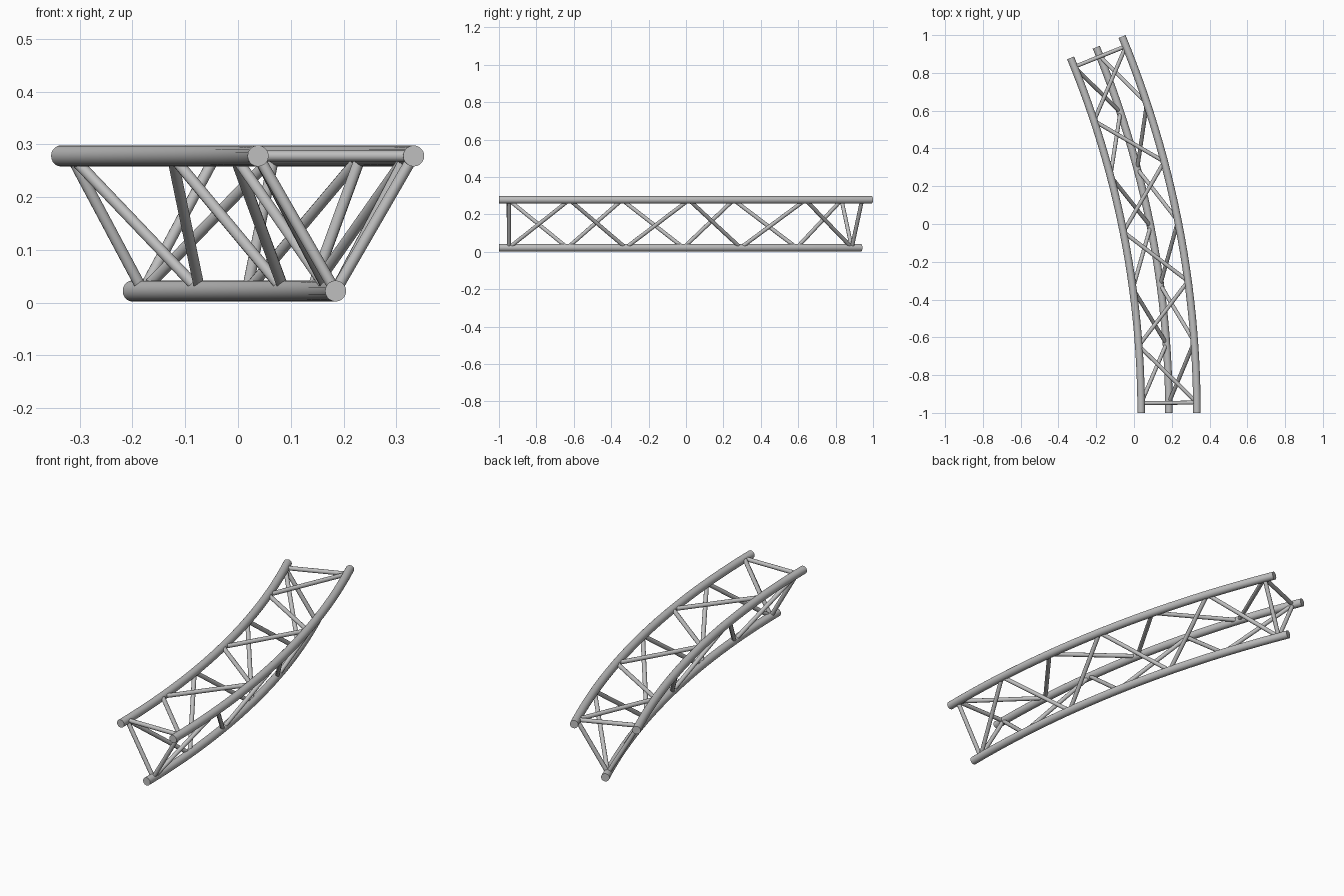
import bpy, bmesh, math
from mathutils import Vector, Matrix

cube = bpy.data.objects.get("Cube")
if cube:
    bpy.data.objects.remove(cube, do_unlink=True)

# Layout: three chords swept about one vertical axis
AXIS = Vector((-4.873, -1.0, 0.0))
SWEEP = math.radians(22.5)
MARGIN = 0.0105
BAYS = 6
TUBE, ROD = 0.02, 0.0105
CHORDS = {"inner": (4.911, 0.278), "outer": (5.206, 0.278), "bottom": (5.058, 0.022)}

metal = bpy.data.materials.new("light grey metal")
metal.use_nodes = True
GREY = (0.52, 0.52, 0.52, 1)
metal.diffuse_color = GREY
metal.node_tree.nodes["Principled BSDF"].inputs["Base Color"].default_value = GREY


def finish(bm, name):
    bmesh.ops.recalc_face_normals(bm, faces=bm.faces)
    mesh = bpy.data.meshes.new(name)
    bm.to_mesh(mesh)
    bm.free()
    mesh.materials.append(metal)
    obj = bpy.data.objects.new(name, mesh)
    bpy.context.collection.objects.link(obj)
    bpy.ops.object.select_all(action="DESELECT")
    obj.select_set(True)
    bpy.context.view_layer.objects.active = obj
    bpy.ops.object.shade_smooth_by_angle(angle=math.radians(40))


def node(chord, k):
    """Joint number k on a chord's centreline."""
    radius, z = CHORDS[chord]
    a = MARGIN + (SWEEP - 2 * MARGIN) * k / BAYS
    return AXIS + Vector((radius * math.cos(a), radius * math.sin(a), z))


def chord_tube(chord):
    radius, z = CHORDS[chord]
    bm = bmesh.new()
    place = Matrix.Translation(AXIS + Vector((radius, 0, z))) @ Matrix.Rotation(math.pi / 2, 4, "X")
    bmesh.ops.create_circle(bm, segments=20, radius=TUBE, matrix=place)
    bmesh.ops.spin(bm, geom=bm.verts[:] + bm.edges[:], cent=AXIS, axis=(0, 0, 1),
                   angle=SWEEP, steps=24)
    bmesh.ops.holes_fill(bm, edges=[e for e in bm.edges if e.is_boundary], sides=0)
    finish(bm, chord + "_chord")


def add_rod(bm, a, b):
    d = b - a
    place = Matrix.Translation((a + b) / 2) @ d.to_track_quat("Z", "Y").to_matrix().to_4x4()
    bmesh.ops.create_cone(bm, cap_ends=True, segments=12, radius1=ROD, radius2=ROD,
                          depth=d.length, matrix=place)


# Main chords
for chord in CHORDS:
    chord_tube(chord)

# Each side: end struts plus a zigzag running from the first chord to the second
for name, pair in (("top", ("outer", "inner")),
                   ("inner_side", ("inner", "bottom")),
                   ("outer_side", ("bottom", "outer"))):
    bm = bmesh.new()
    for k in range(BAYS):
        add_rod(bm, node(pair[k % 2], k), node(pair[(k + 1) % 2], k + 1))
    finish(bm, name + "_diagonal_braces")
    bm = bmesh.new()
    for k in (0, BAYS):
        add_rod(bm, node(pair[0], k), node(pair[1], k))
    finish(bm, name + "_end_struts")
